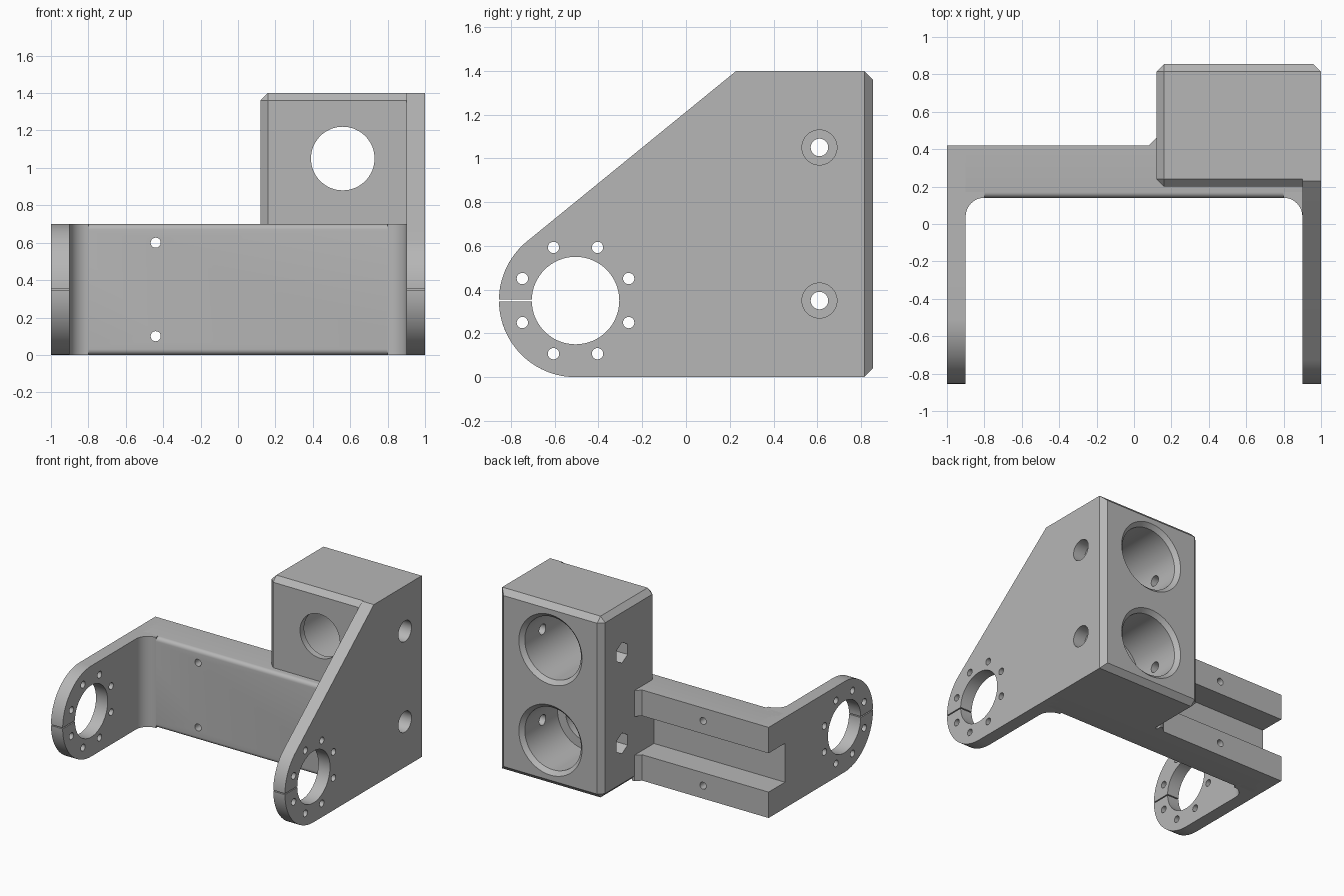
import bpy, bmesh
from math import cos, sin, pi, radians, atan2

cube = bpy.data.objects.get("Cube")
if cube:
    bpy.data.objects.remove(cube)

grey = bpy.data.materials.new("machined_grey")
grey.use_nodes = True
COLOUR = (0.47, 0.47, 0.47, 1)
grey.diffuse_color = COLOUR
grey.node_tree.nodes["Principled BSDF"].inputs["Base Color"].default_value = COLOUR


def arc(cx, cy, r, a0, a1, n):
    return [(cx + r * cos(radians(a0 + (a1 - a0) * i / n)),
             cy + r * sin(radians(a0 + (a1 - a0) * i / n))) for i in range(n + 1)]


def circle(cx, cy, r, n=64, turn=0):
    return arc(cx, cy, r, turn, turn + 360, n)[:-1]


def place(axis, d, p):
    # profile coordinates: x -> (y, z), y -> (x, z), z -> (x, y)
    return {"x": (d, p[0], p[1]), "y": (p[0], d, p[1]), "z": (p[0], p[1], d)}[axis]


def finish(name, bm):
    bmesh.ops.recalc_face_normals(bm, faces=bm.faces)
    mesh = bpy.data.meshes.new(name)
    bm.to_mesh(mesh)
    bm.free()
    mesh.materials.append(grey)
    ob = bpy.data.objects.new(name, mesh)
    bpy.context.collection.objects.link(ob)
    return ob


def loft(name, axis, sections):
    """Solid through matching outlines, each given as (outline, depth)."""
    bm = bmesh.new()
    rings = [[bm.verts.new(place(axis, d, p)) for p in pts] for pts, d in sections]
    for a, b in zip(rings, rings[1:]):
        for i in range(len(a)):
            j = (i + 1) % len(a)
            bm.faces.new((a[i], a[j], b[j], b[i]))
    bm.faces.new(rings[0])
    bm.faces.new(rings[-1])
    return finish(name, bm)


def prism(name, axis, pts, lo, hi):
    return loft(name, axis, [(pts, lo), (pts, hi)])


def box(name, x, y, z):
    return prism(name, "z", [(x[0], y[0]), (x[1], y[0]), (x[1], y[1]), (x[0], y[1])], *z)


def cut(ob, cutters):
    for c in cutters:
        c.hide_render = True
        mod = ob.modifiers.new("cut", "BOOLEAN")
        mod.operation, mod.solver, mod.object = "DIFFERENCE", "EXACT", c
    bpy.context.view_layer.update()
    mesh = bpy.data.meshes.new_from_object(
        ob.evaluated_get(bpy.context.evaluated_depsgraph_get()))
    ob.modifiers.clear()
    ob.data = mesh


def smooth(ob):
    ob.data.shade_smooth()
    ob.data.set_sharp_from_angle(angle=radians(30))


PIVOT_Y, PIVOT_Z, END_R = -0.505, 0.35, 0.35
BORE_X, SCREW_Y = 0.56, 0.61
LOW, HIGH = 0.35, 1.05

# Plates: short arm on one side, tall sloped plate on the other
slope = 90 + 39.1
left_arm = prism("short_arm", "x",
                 [(0.42, 0), (0.42, 0.7)] + arc(PIVOT_Y, PIVOT_Z, END_R, 90, 270, 48),
                 -1, -0.9)
tall_plate = prism("tall_plate", "x",
                   [(0.3, 0), (0.3, 1.4), (0.23, 1.4)]
                   + arc(PIVOT_Y, PIVOT_Z, END_R, slope, 270, 40), 0.9, 1)

# Cross bar with rounded front edges
cross_bar = prism("cross_bar", "x",
                  [(0.42, 0), (0.42, 0.7)] + arc(0.17, 0.67, 0.03, 90, 180, 6)
                  + arc(0.17, 0.03, 0.03, 180, 270, 6), -0.95, 0.95)

# Inner corner fillets
fillets = []
for side, label in ((-1, "short_arm"), (1, "tall_plate")):
    pts = arc(0.8, 0.04, 0.1, 0, 90, 12) + [(0.8, 0.2), (0.91, 0.2), (0.91, 0.04)]
    fillets.append(prism(label + "_fillet", "z", [(side * x, y) for x, y in pts], 0, 0.7))

# Clamp block with chamfered edges
block = box("clamp_block", (0.12, 1), (0.2, 0.855), (0, 1.4))
bm = bmesh.new()
bm.from_mesh(block.data)
edges = [e for e in bm.edges if not (all(v.co.x > 0.99 for v in e.verts)
                                     and min(v.co.y for v in e.verts) < 0.5)]
bmesh.ops.bevel(bm, geom=edges, offset=0.04, segments=1, affect="EDGES")
bm.to_mesh(block.data)
bm.free()

# Small chamfer between bar and block
gusset = prism("bar_gusset", "z", [(0.08, 0.42), (0.08, 0.4), (0.14, 0.4),
                                   (0.14, 0.46), (0.12, 0.46)], 0, 0.7)

# Pivot holes, bolt rings and clamp slits
pivot_cutters = [prism("pivot_cutter", "x", circle(PIVOT_Y, PIVOT_Z, 0.2), -1.1, 1.1),
                 box("slit_cutter", (-1.1, 1.1), (-0.95, -0.65), (0.346, 0.354))]
for k in range(8):
    a = radians(22.5 + 45 * k)
    pivot_cutters.append(prism("bolt_cutter", "x", circle(
        PIVOT_Y + 0.263 * cos(a), PIVOT_Z + 0.263 * sin(a), 0.026, 20), -1.1, 1.1))

# Cable channel and bar bolt holes
channel = box("channel_cutter", (-1.1, 0.12), (0.22, 0.5), (0.2, 0.5))
bar_holes = [prism("bar_hole_cutter", "y", circle(-0.44, z, 0.027, 20), 0, 0.6)
             for z in (0.1, 0.6)]


# Stepped bores with a chamfered mouth
def bore(z, floor, end):
    steps = ((0.28, 0.865), (0.24, 0.825), (0.24, floor), (0.17, floor), (0.17, end))
    return loft("bore_cutter", "y", [(circle(BORE_X, z, r), d) for r, d in steps])


low_bore, high_bore = bore(LOW, 0.425, 0.22), bore(HIGH, 0.25, 0.1)

# Clamp screws: counterbore on one side, hexagonal nut pocket on the other
screw_cutters = []
for z in (LOW, HIGH):
    steps = ((0.08, 1.1), (0.08, 0.9), (0.04, 0.9), (0.04, 0.05))
    screw_cutters.append(loft("screw_cutter", "x",
                              [(circle(SCREW_Y, z, r, 40), d) for r, d in steps]))
    screw_cutters.append(prism("nut_cutter", "x", circle(SCREW_Y, z, 0.08, 6, 30), 0, 0.22))

cut(left_arm, pivot_cutters + [channel])
cut(tall_plate, pivot_cutters)
cut(cross_bar, [channel, low_bore] + bar_holes)
cut(gusset, [channel])
cut(block, [low_bore, high_bore] + screw_cutters)

for ob in [left_arm, tall_plate, cross_bar, block, gusset] + fillets:
    smooth(ob)
for c in pivot_cutters + [channel, low_bore, high_bore] + bar_holes + screw_cutters:
    bpy.data.objects.remove(c)
